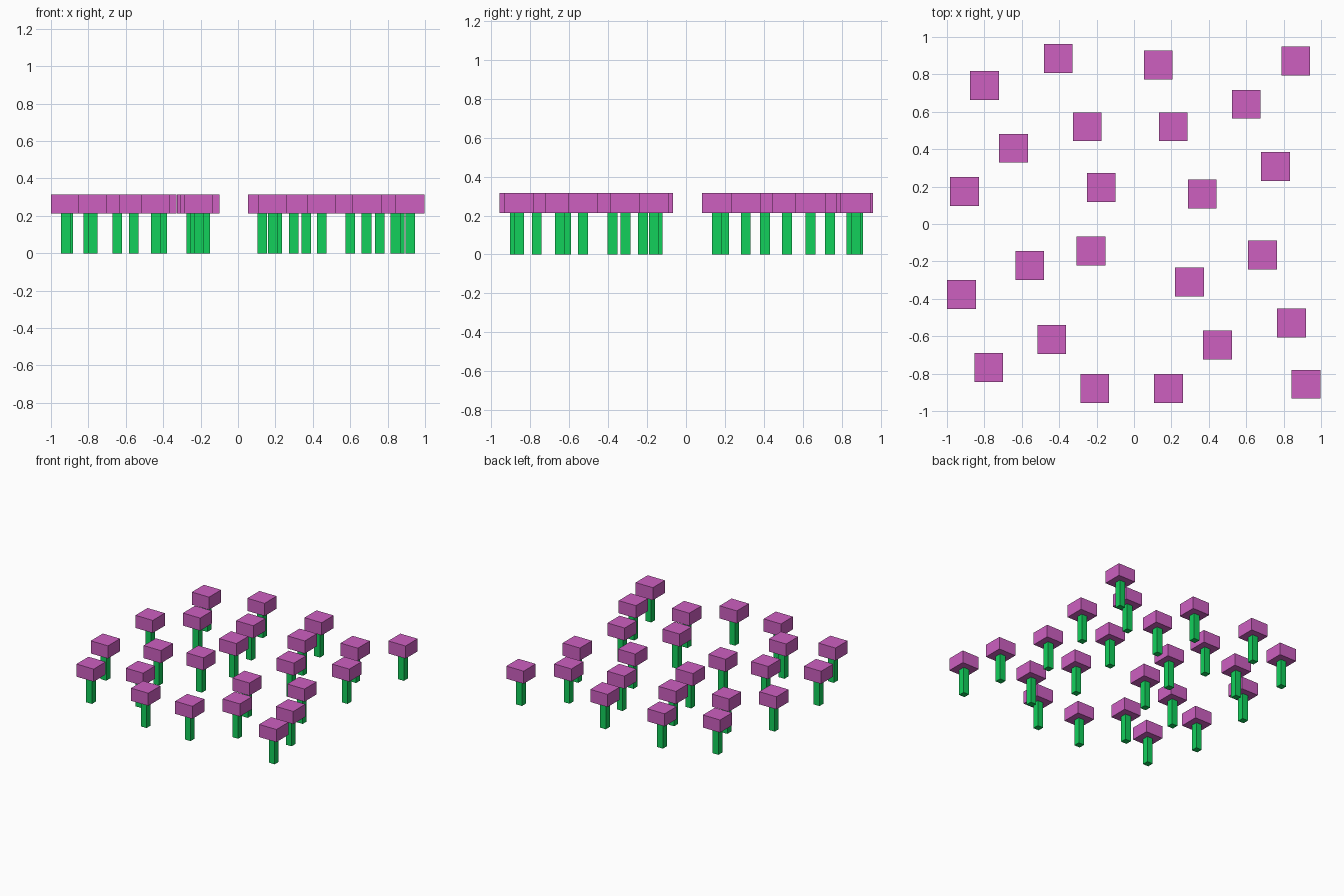
import bpy
import bmesh
from mathutils import Matrix, Vector

default_cube = bpy.data.objects.get("Cube")
if default_cube:
    bpy.data.objects.remove(default_cube, do_unlink=True)


def make_material(name, rgb):
    material = bpy.data.materials.new(name)
    material.use_nodes = True
    color = (*rgb, 1)
    material.diffuse_color = color
    material.node_tree.nodes["Principled BSDF"].inputs["Base Color"].default_value = color
    return material


def make_box_mesh(name, width, bottom, top, material):
    """Square block standing between two heights, centred on its origin in x and y."""
    mesh = bpy.data.meshes.new(name)
    bm = bmesh.new()
    height = top - bottom
    placement = Matrix.Translation(Vector((0, 0, bottom + height / 2)))
    stretch = Matrix.Diagonal((width, width, height, 1))
    bmesh.ops.create_cube(bm, size=1, matrix=placement @ stretch)
    bm.to_mesh(mesh)
    bm.free()
    mesh.materials.append(material)
    return mesh


def place(name, mesh, x, y):
    part = bpy.data.objects.new(name, mesh)
    part.location = (x, y, 0)
    bpy.context.collection.objects.link(part)


pink = make_material("blossom pink", (0.61, 0.115, 0.53))
green = make_material("stem green", (0.006, 0.63, 0.105))

# Shared part meshes: a thin square stem and a wide flat blossom
STEM_TOP = 0.213
stem_mesh = make_box_mesh("stem", 0.051, 0, STEM_TOP, green)
blossom_mesh = make_box_mesh("blossom", 0.154, STEM_TOP, 0.315, pink)

# Scattered flower positions, back row to front row
flower_spots = [
    (-.8, .74), (-.405, .885), (.13, .85), (.865, .872),
    (.6, .64), (-.25, .52), (.21, .52), (-.645, .405),
    (-.907, .173), (-.175, .195), (.365, .16), (.757, .307),
    (-.23, -.145), (.687, -.165), (-.557, -.222), (.297, -.31),
    (-.922, -.377), (-.44, -.617), (.447, -.647), (.842, -.53),
    (-.777, -.767), (-.21, -.88), (.185, -.88), (.92, -.857),
]

# One stem and one blossom per flower
for x, y in flower_spots:
    place("flower_stem", stem_mesh, x, y)
    place("flower_blossom", blossom_mesh, x, y)
